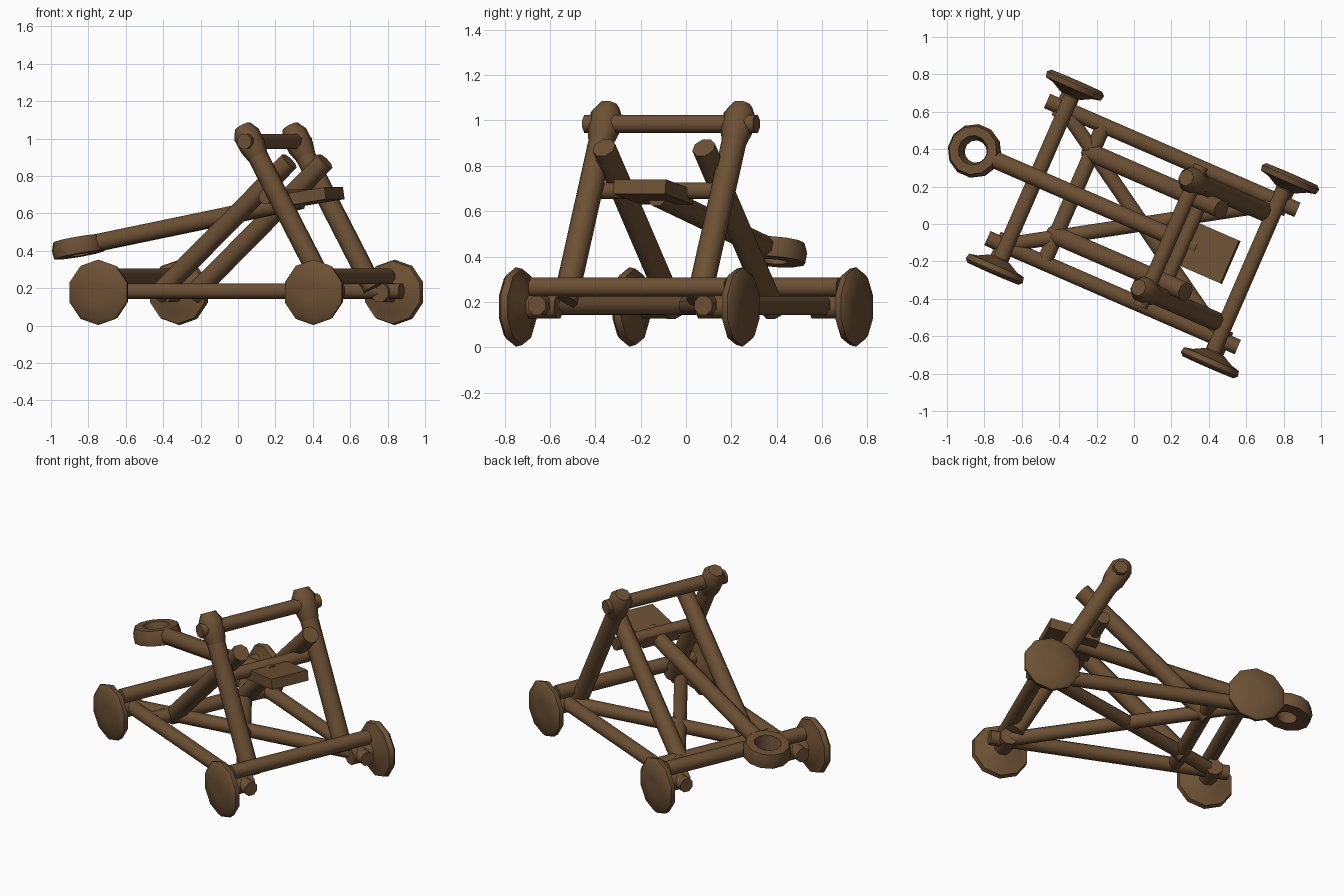
import bpy, bmesh, math
from mathutils import Vector, Matrix

if "Cube" in bpy.data.objects:
    bpy.data.objects.remove(bpy.data.objects["Cube"])

# The whole engine is turned about z: u runs along the frame, v across it
FRAME = Matrix.Translation((0.045, 0.0, 0)) @ Matrix.Rotation(math.radians(-23.5), 4, 'Z')

wood = bpy.data.materials.new("wood")
wood.diffuse_color = (0.15, 0.08, 0.034, 1)
wood.use_nodes = True
wood.node_tree.nodes["Principled BSDF"].inputs["Base Color"].default_value = wood.diffuse_color


def finish(name, bm):
    bm.transform(FRAME)
    bmesh.ops.recalc_face_normals(bm, faces=bm.faces)
    me = bpy.data.meshes.new(name)
    bm.to_mesh(me)
    bm.free()
    ob = bpy.data.objects.new(name, me)
    bpy.context.collection.objects.link(ob)
    me.materials.append(wood)
    bpy.context.view_layer.objects.active = ob
    ob.select_set(True)
    bpy.ops.object.shade_smooth_by_angle(angle=math.radians(50))
    ob.select_set(False)
    return ob


def lathe(name, a, axis, profile, sides, closed=False):
    """Turn (radius, distance) profile points about an axis through a."""
    bm = bmesh.new()
    rot = Vector(axis).to_track_quat('Z', 'Y').to_matrix().to_4x4()
    m = Matrix.Translation(a) @ rot
    rings = []
    for r, h in profile:
        rings.append([bm.verts.new(m @ Vector((r * math.cos(t), r * math.sin(t), h)))
                      for t in (2 * math.pi * (i + 0.5) / sides for i in range(sides))])
    pairs = list(zip(rings, rings[1:]))
    if closed:
        pairs.append((rings[-1], rings[0]))
    else:
        bm.faces.new(rings[0])
        bm.faces.new(rings[-1])
    for p, q in pairs:
        for i in range(sides):
            j = (i + 1) % sides
            bm.faces.new((p[i], p[j], q[j], q[i]))
    return finish(name, bm)


def beam(name, a, b, r=0.045, sides=8):
    a, b = Vector(a), Vector(b)
    return lathe(name, a, b - a, [(r, 0), (r, (b - a).length)], sides)


# Cross beams of the base
beam("rear_cross_beam", (-0.62, -0.47, 0.265), (-0.62, 0.47, 0.265))
beam("front_cross_beam", (0.62, -0.47, 0.265), (0.62, 0.47, 0.265))
beam("brace_foot_beam", (-0.4, -0.4, 0.185), (-0.4, 0.4, 0.185))

for s, side in ((-1, "right"), (1, "left")):
    # Long side rails and crossed floor diagonals
    beam(side + "_side_rail", (-0.73, s * 0.4, 0.185), (0.73, s * 0.4, 0.185), 0.045)
    beam(side + "_floor_diagonal", (-0.62, s * 0.39, 0.185), (0.62, -s * 0.39, 0.185), 0.043)
    # Leaning uprights with a rounded head
    foot, head = Vector((0.6, s * 0.32, 0.2)), Vector((0.13, s * 0.32, 1.04))
    beam(side + "_upright", foot, head, 0.055)
    lathe(side + "_upright_head", head, head - foot,
          [(0.055, -0.16), (0.07, -0.1), (0.072, -0.02), (0.045, 0.03)], 8)
    # Diagonal braces
    beam(side + "_brace", (-0.42, s * 0.24, 0.16), (0.355, s * 0.24, 0.88), 0.053)
    # Wheels on short axles
    for e, end in ((-1, "rear"), (1, "front")):
        beam(f"{end}_{side}_axle", (e * 0.627, s * 0.34, 0.178), (e * 0.627, s * 0.54, 0.178), 0.055)
        lathe(f"{end}_{side}_wheel", (e * 0.627, s * 0.535, 0.178), (0, s, 0),
              [(0.06, -0.06), (0.12, -0.03), (0.168, -0.02), (0.175, 0.01),
               (0.155, 0.028), (0.05, 0.03)], 10)

# Top bar and pivot of the throwing arm
beam("top_bar", (0.165, -0.41, 0.985), (0.165, 0.41, 0.985), 0.043)
beam("arm_pivot", (0.24, -0.3, 0.69), (0.24, 0.3, 0.69), 0.04)

# Throwing arm
start, tip = Vector((-0.86, 0, 0.445)), Vector((0.32, 0, 0.67))
beam("throwing_arm", start, tip, 0.05)
slope = math.atan2(tip.z - start.z, tip.x - start.x)
up = (-math.sin(slope), 0, math.cos(slope))

# Ring-shaped bucket at the end of the arm
lathe("bucket_ring", (-0.98, 0, 0.422), up,
      [(0.14, -0.045), (0.145, 0), (0.13, 0.045), (0.08, 0.045), (0.06, -0.045)], 12, closed=True)

# Flat counterweight slab
bm = bmesh.new()
bmesh.ops.create_cube(bm, size=1)
bm.transform(Matrix.Translation((0.36, 0, 0.685)) @ Matrix.Rotation(-slope * 0.8, 4, 'Y')
             @ Matrix.Diagonal((0.31, 0.25, 0.065, 1)))
finish("counterweight", bm)
